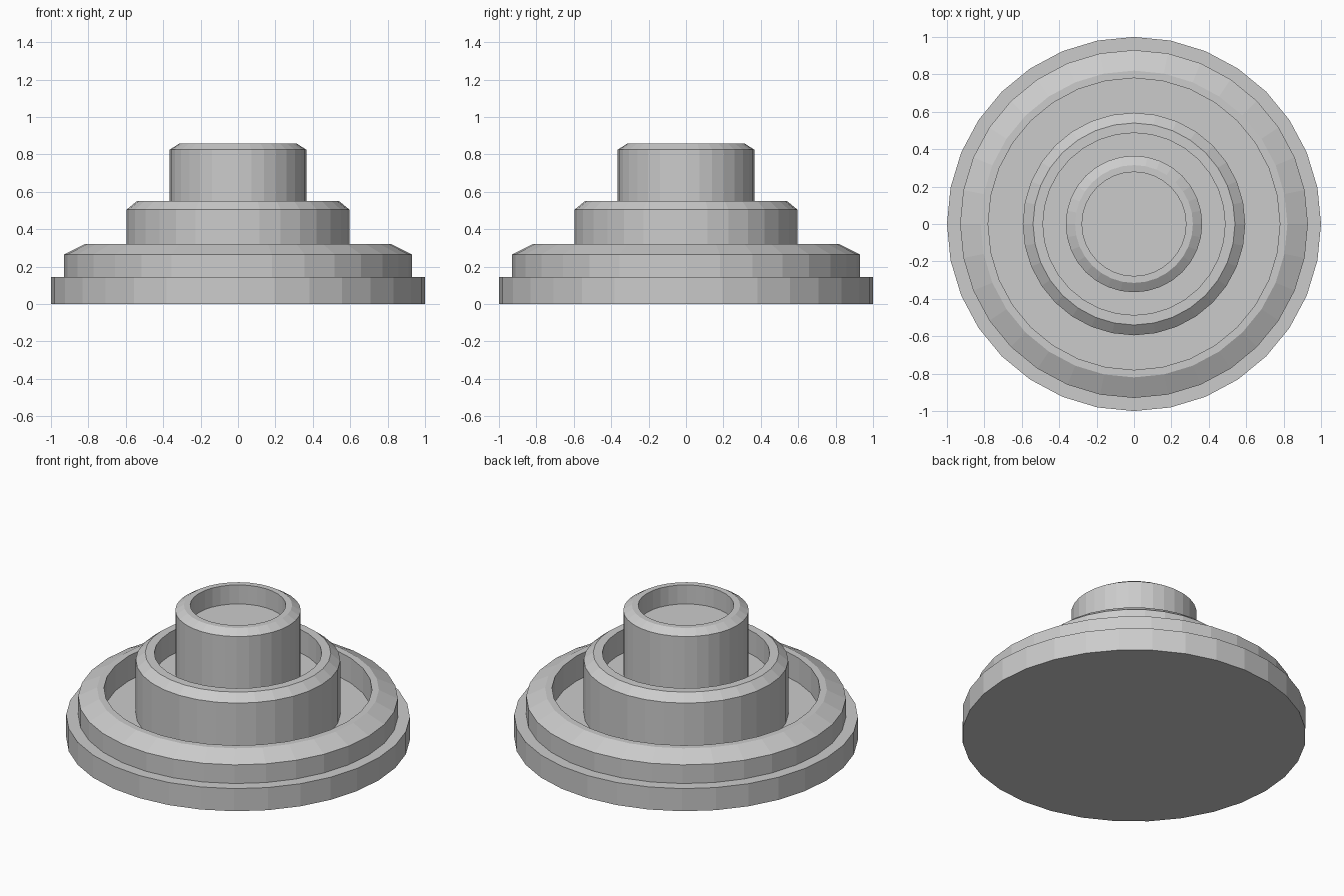
import bpy, bmesh, math

if "Cube" in bpy.data.objects:
    bpy.data.objects.remove(bpy.data.objects["Cube"])

SIDES = 32

# Outer wall radius, chamfer start z, rim radius, rim z, inner wall radius, recess floor z
TIERS = [
    (0.93, 0.265, 0.82, 0.32, 0.78, 0.16),
    (0.595, 0.505, 0.54, 0.55, 0.487, 0.40),
    (0.365, 0.825, 0.315, 0.857, 0.278, 0.735),
]


def lathe(name, profile):
    """Turn an (r, z) profile around z; it starts and ends on the axis."""
    bm = bmesh.new()
    rings = []
    for r, z in profile:
        if r == 0:
            rings.append([bm.verts.new((0, 0, z))])
        else:
            angles = [2 * math.pi * i / SIDES for i in range(SIDES)]
            rings.append([bm.verts.new((r * math.cos(a), r * math.sin(a), z)) for a in angles])
    for low, high in zip(rings, rings[1:]):
        if len(low) == 1:
            bm.faces.new(high)
        elif len(high) == 1:
            bm.faces.new(low)
        else:
            for i in range(SIDES):
                j = (i + 1) % SIDES
                bm.faces.new((low[i], low[j], high[j], high[i]))
    # Caps are single polygons, so the axis points are not needed
    bmesh.ops.delete(bm, geom=[v for v in bm.verts if not v.link_faces], context='VERTS')
    bmesh.ops.recalc_face_normals(bm, faces=bm.faces)
    mesh = bpy.data.meshes.new(name)
    bm.to_mesh(mesh)
    bm.free()
    obj = bpy.data.objects.new(name, mesh)
    bpy.context.collection.objects.link(obj)
    return obj


# Base disc, then three chamfered collars rising from each other's recess
profile = [(0, 0), (1, 0), (1, 0.145)]
floor = 0.145
for outer, chamfer_z, rim, rim_z, inner, next_floor in TIERS:
    profile += [(outer, floor), (outer, chamfer_z), (rim, rim_z), (inner, rim_z), (inner, next_floor)]
    floor = next_floor
profile.append((0, floor))

lathe("stepped_pedestal", profile)
